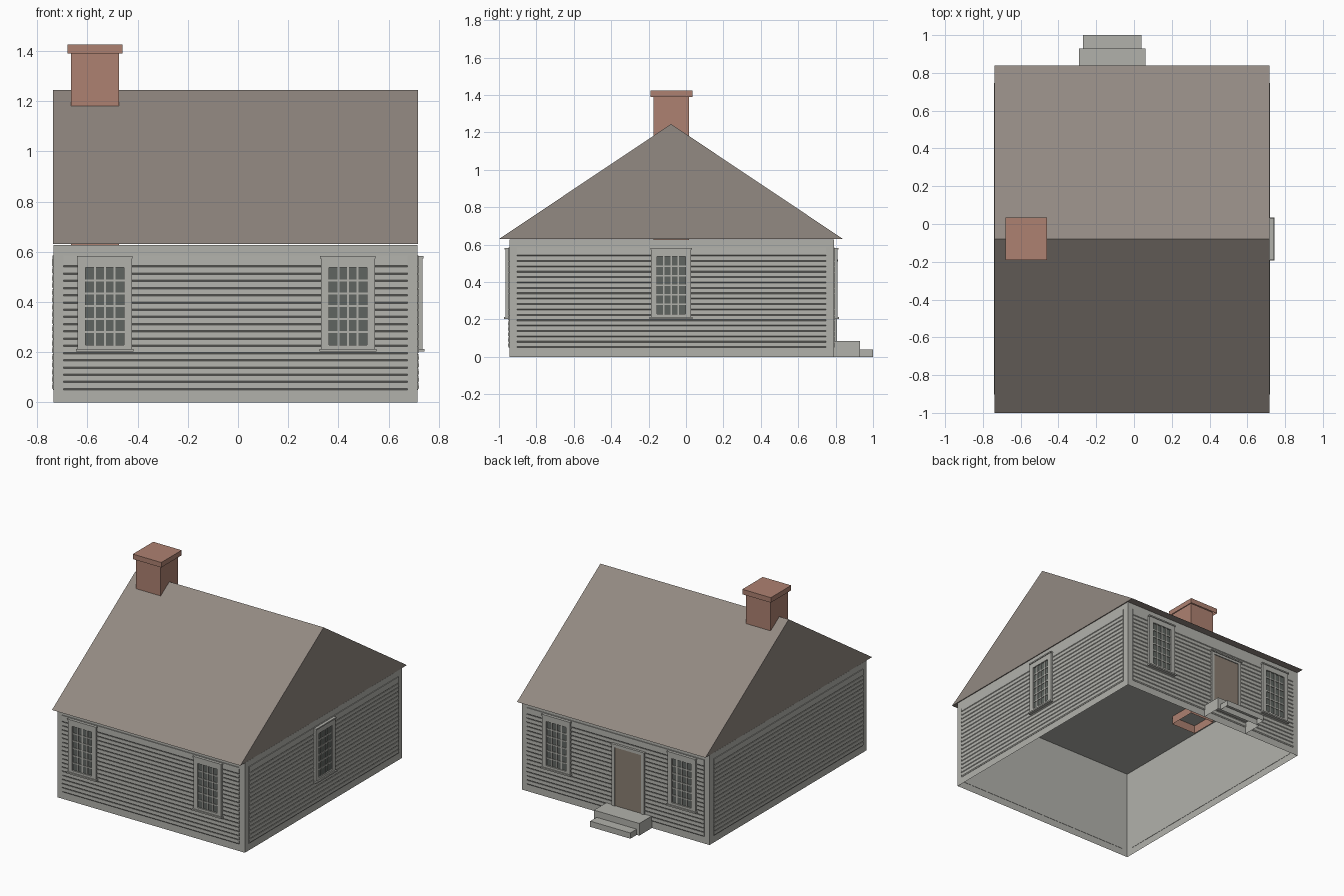
import bpy, bmesh
from math import radians
from mathutils import Matrix

cube = bpy.data.objects.get("Cube")
if cube:
    bpy.data.objects.remove(cube, do_unlink=True)


def material(name, rgb):
    col = [(c / 255) ** 2.2 for c in rgb] + [1]
    m = bpy.data.materials.new(name)
    m.use_nodes = True
    m.diffuse_color = col
    m.node_tree.nodes["Principled BSDF"].inputs["Base Color"].default_value = col
    return m


WALL = material("weathered grey wood", (176, 176, 170))
ROOF = material("brown grey shingle", (145, 136, 129))
BRICK = material("brick", (172, 128, 112))
GLASS = material("dark glass", (96, 101, 97))
DOOR = material("brown door", (138, 126, 114))


def box(bm, x, y, z, mat=0, bottom=True):
    """Box from (min, max) ranges; the bottom can be left open."""
    size = Matrix.Diagonal((x[1] - x[0], y[1] - y[0], z[1] - z[0], 1))
    mid = Matrix.Translation([sum(r) / 2 for r in (x, y, z)])
    verts = bmesh.ops.create_cube(bm, size=1, matrix=mid @ size)["verts"]
    faces = {f for v in verts for f in v.link_faces}
    for f in faces:
        f.material_index = mat
    if not bottom:
        low = [f for f in faces if f.normal.z < -0.5 or
               all(abs(v.co.z - z[0]) < 1e-5 for v in f.verts)]
        bmesh.ops.delete(bm, geom=low, context='FACES_ONLY')


def prism(bm, outline, x):
    """Extrude a (y, z) outline along x."""
    face = bm.faces.new([bm.verts.new((x[0], y, z)) for y, z in outline])
    new = bmesh.ops.extrude_face_region(bm, geom=[face])["geom"]
    bmesh.ops.translate(bm, vec=(x[1] - x[0], 0, 0),
                        verts=[g for g in new if isinstance(g, bmesh.types.BMVert)])
    # keep the start cap closed
    if not face.is_valid:
        bmesh.ops.holes_fill(bm, edges=bm.edges[:])
    bmesh.ops.recalc_face_normals(bm, faces=bm.faces[:])


def finish(bm, name, mats):
    me = bpy.data.meshes.new(name)
    bm.to_mesh(me)
    bm.free()
    for m in mats:
        me.materials.append(m)
    return place(me, name)


def place(me, name, loc=(0, 0, 0), turn=0):
    ob = bpy.data.objects.new(name, me)
    ob.location = loc
    ob.rotation_euler.z = radians(turn)
    bpy.context.collection.objects.link(ob)
    return ob


def simple_box(name, x, y, z, mat, bottom=False):
    bm = bmesh.new()
    box(bm, x, y, z, bottom=bottom)
    return finish(bm, name, [mat])


X0, X1, Y0, Y1, EAVE = -0.735, 0.715, -0.945, 0.79, 0.63
XM, YM = (X0 + X1) / 2, (Y0 + Y1) / 2

# Wall shell, open below
simple_box("walls", (X0, X1), (Y0, Y1), (0, EAVE - 0.003), WALL)

# Gable roof
bm = bmesh.new()
prism(bm, [(-1, EAVE), (0.84, EAVE), (-0.08, 1.245)], (X0 - 0.003, X1 + 0.003))
finish(bm, "roof", [ROOF])

# Chimney shaft and cap
simple_box("chimney", (-0.665, -0.475), (-0.175, 0.015), (0.57, 1.4), BRICK)
simple_box("chimney_cap", (-0.68, -0.46), (-0.19, 0.035), (1.39, 1.425), BRICK)


# Clapboard panels, outward is local -y
def siding(name, width, loc, turn):
    pitch, z0, top = 0.0288, 0.049, 0.585
    outline = [(0.002, z0)]
    for i in range(18):
        z = z0 + i * pitch
        end = z + pitch if i < 17 else top
        outline += [(-0.001, z), (-0.006, z + 0.006), (-0.005, end)]
    outline.append((0.002, top))
    bm = bmesh.new()
    prism(bm, outline, (-width / 2, width / 2))
    ob = finish(bm, name, [WALL])
    ob.location = loc
    ob.rotation_euler.z = radians(turn)


siding("front_siding", 1.37, (XM, Y0, 0), 0)
siding("back_siding", 1.37, (XM, Y1, 0), 180)
siding("left_siding", 1.65, (X1, YM, 0), 90)
siding("right_siding", 1.65, (X0, YM, 0), -90)

# Window: casing, sill, head, glass and glazing bars
bm = bmesh.new()
W, H0, H1 = 0.076, 0.229, 0.537
for s in (-1, 1):
    box(bm, sorted((s * W, s * 0.108)), (-0.02, 0), (0.21, 0.575))
box(bm, (-W, W), (-0.02, 0), (0.21, H0))
box(bm, (-W, W), (-0.02, 0), (H1, 0.575))
box(bm, (-0.114, 0.114), (-0.029, 0), (0.203, 0.213))
box(bm, (-0.111, 0.111), (-0.025, 0), (0.573, 0.582))
box(bm, (-W, W), (-0.011, -0.008), (H0, H1), mat=1)
for i in range(1, 4):
    x = -W + i * W / 2
    box(bm, (x - 0.004, x + 0.004), (-0.016, -0.009), (H0, H1))
for i in range(1, 6):
    z = H0 + i * (H1 - H0) / 6
    box(bm, (-W, W), (-0.0155, -0.009), (z - 0.004, z + 0.004))
first = finish(bm, "front_right_window", [WALL, GLASS])
first.location = (-0.531, Y0, 0)
for name, loc, turn in (("front_left_window", (0.438, Y0, 0), 0),
                        ("back_right_window", (-0.531, Y1, 0), 180),
                        ("back_left_window", (0.438, Y1, 0), 180),
                        ("left_window", (X1, -0.08, 0), 90)):
    place(first.data, name, loc, turn)

# Back door with casing
DX = -0.115
simple_box("door", (DX - 0.105, DX + 0.105), (Y1, Y1 + 0.01), (0.085, 0.5), DOOR, True)
bm = bmesh.new()
for s in (-1, 1):
    box(bm, sorted((DX + s * 0.103, DX + s * 0.125)), (Y1, Y1 + 0.016), (0.085, 0.5))
box(bm, (DX - 0.125, DX + 0.125), (Y1, Y1 + 0.016), (0.495, 0.513))
box(bm, (DX - 0.13, DX + 0.13), (Y1, Y1 + 0.022), (0.511, 0.52))
finish(bm, "door_casing", [WALL])

# Back steps, open below
simple_box("upper_step", (-0.29, 0.06), (Y1, 0.93), (0, 0.085), WALL)
simple_box("lower_step", (-0.27, 0.04), (0.93, 1.0), (0, 0.04), WALL)
